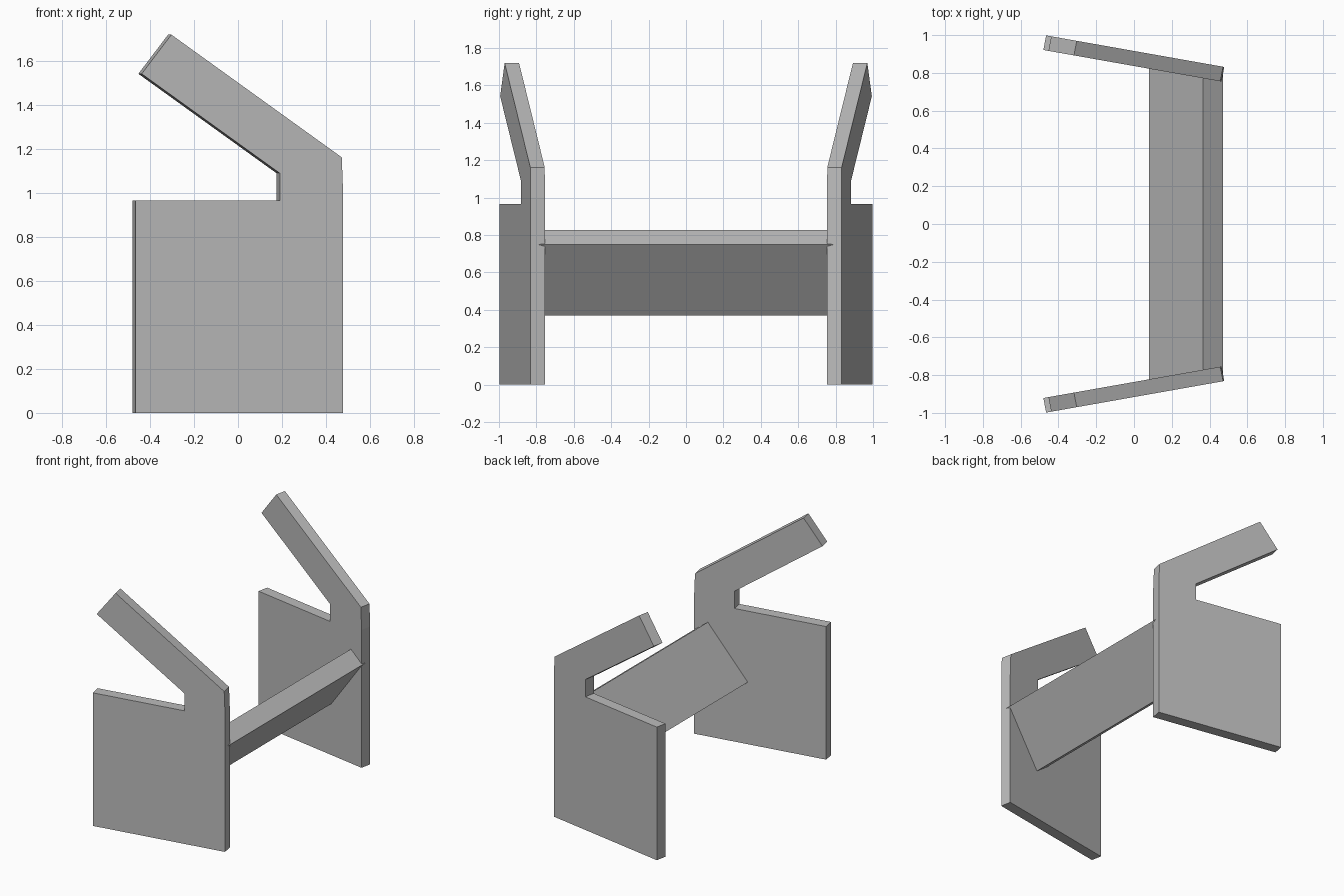
import bpy
import bmesh
from mathutils import Vector

cube = bpy.data.objects.get("Cube")
if cube:
    bpy.data.objects.remove(cube, do_unlink=True)

grey = bpy.data.materials.new("plain_grey")
grey.use_nodes = True
COLOUR = (0.5, 0.5, 0.5, 1.0)
grey.diffuse_color = COLOUR
grey.node_tree.nodes["Principled BSDF"].inputs["Base Color"].default_value = COLOUR


def prism(name, points, offset):
    """Extrude a planar outline along an offset vector."""
    bm = bmesh.new()
    face = bm.faces.new([bm.verts.new(p) for p in points])
    ext = bmesh.ops.extrude_face_region(bm, geom=[face])
    moved = [v for v in ext["geom"] if isinstance(v, bmesh.types.BMVert)]
    bmesh.ops.translate(bm, verts=moved, vec=Vector(offset))
    bmesh.ops.recalc_face_normals(bm, faces=bm.faces)
    mesh = bpy.data.meshes.new(name)
    bm.to_mesh(mesh)
    bm.free()
    mesh.materials.append(grey)
    obj = bpy.data.objects.new(name, mesh)
    bpy.context.collection.objects.link(obj)
    return obj


# Side panels: a square base with a sloping arm, splayed apart at one end
outline = [(-0.465, 0), (0.478, 0), (0.478, 1.0), (0.472, 1.162), (-0.303, 1.72),
           (-0.438, 1.542), (0.19, 1.09), (0.19, 0.965), (-0.465, 0.965)]
SPLAY = 0.177
for name, side in (("right_side_panel", -1), ("left_side_panel", 1)):
    pts = [(x, side * (0.916 - SPLAY * x), z) for x, z in outline]
    prism(name, pts, (-0.015, -side * 0.077, 0))

# Tilted plank joining the panels
HALF = 0.822
section = [(0.365, 0.828), (0.47, 0.749), (0.185, 0.37), (0.08, 0.449)]
prism("cross_plank", [(x, -HALF, z) for x, z in section], (0, 2 * HALF, 0))
